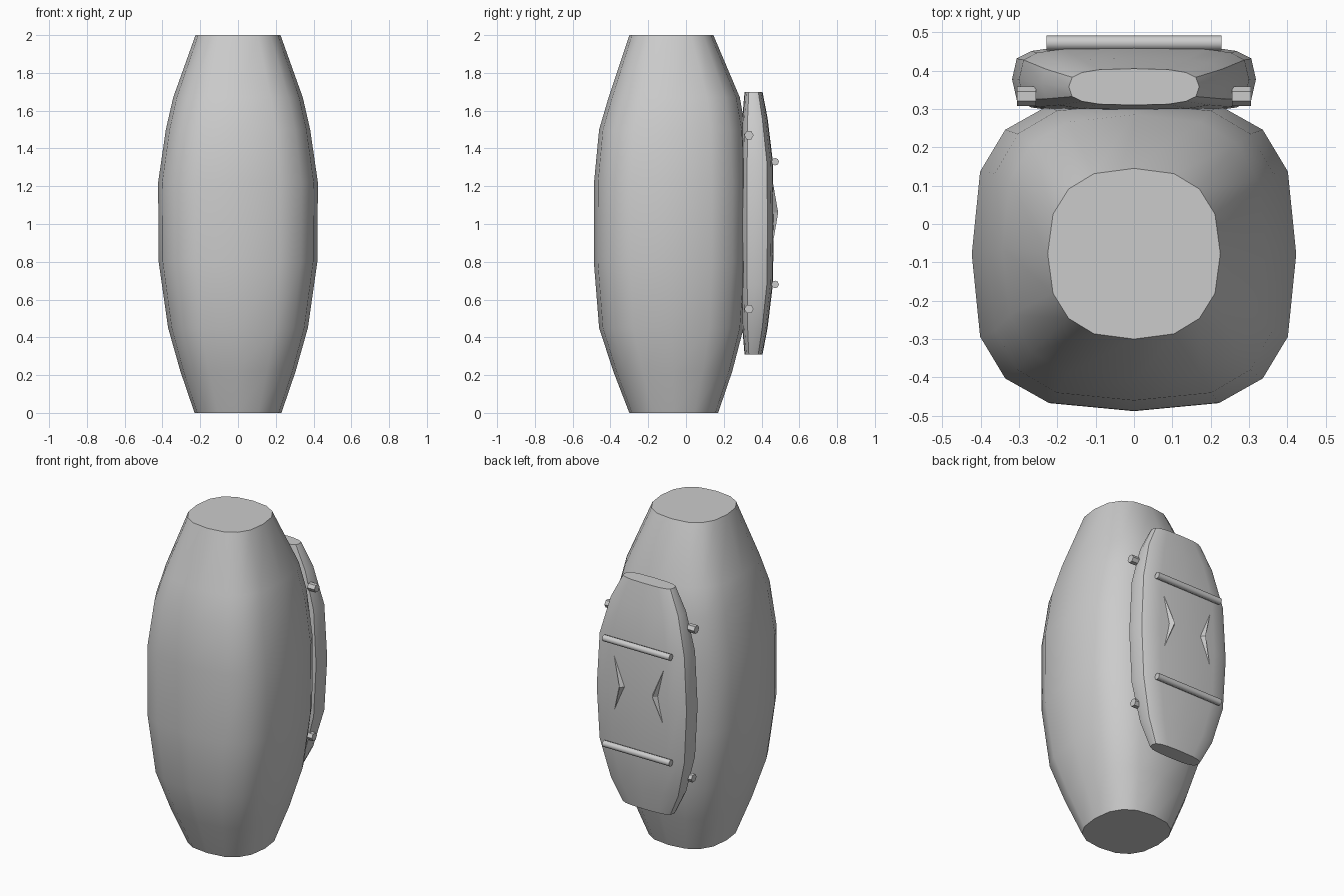
import bpy
import math
from mathutils import Vector

if "Cube" in bpy.data.objects:
    bpy.data.objects.remove(bpy.data.objects["Cube"])


def finish(name, verts, faces, angle=None):
    me = bpy.data.meshes.new(name)
    me.from_pydata(verts, [], faces)
    me.update()
    ob = bpy.data.objects.new(name, me)
    bpy.context.collection.objects.link(ob)
    bpy.ops.object.select_all(action='DESELECT')
    ob.select_set(True)
    bpy.context.view_layer.objects.active = ob
    if angle:
        bpy.ops.object.shade_smooth_by_angle(angle=math.radians(angle))
    return ob


def loft(name, rings, n=16):
    """rings: z, half width, front y, back y, squareness"""
    verts, faces = [], []
    for z, hw, y0, y1, p in rings:
        for i in range(n):
            t = 2 * math.pi * i / n
            c, s = math.cos(t), math.sin(t)
            x = math.copysign(abs(c) ** (2 / p), c) * hw
            y = math.copysign(abs(s) ** (2 / p), s) * (y1 - y0) / 2 + (y0 + y1) / 2
            verts.append((x, y, z))
    for k in range(len(rings) - 1):
        for i in range(n):
            j = (i + 1) % n
            faces.append((k * n + i, k * n + j, (k + 1) * n + j, (k + 1) * n + i))
    faces.append(tuple(reversed(range(n))))
    faces.append(tuple(range(len(verts) - n, len(verts))))
    return finish(name, verts, faces, 40)


def rod(name, centre, length, radius, sides=8):
    bpy.ops.mesh.primitive_cylinder_add(vertices=sides, radius=radius, depth=length,
                                        location=centre, rotation=(0, math.pi / 2, 0))
    bpy.context.object.name = name
    bpy.ops.object.shade_smooth_by_angle(angle=math.radians(50))


# Barrel-shaped body
loft("body", [
    (0.00, 0.23, -0.30, 0.17, 2.5),
    (0.22, 0.305, -0.385, 0.245, 2.8),
    (0.45, 0.37, -0.46, 0.305, 3.0),
    (0.80, 0.42, -0.488, 0.33, 3.0),
    (1.22, 0.423, -0.487, 0.33, 3.0),
    (1.50, 0.382, -0.46, 0.315, 3.0),
    (1.67, 0.343, -0.41, 0.285, 2.8),
    (2.00, 0.225, -0.30, 0.145, 2.5),
])

# Slim pack on the back
loft("back_pack", [
    (0.31, 0.17, 0.31, 0.405, 3.0),
    (0.45, 0.24, 0.298, 0.432, 3.5),
    (0.68, 0.30, 0.292, 0.46, 4.0),
    (1.00, 0.318, 0.29, 0.465, 4.0),
    (1.33, 0.30, 0.292, 0.46, 4.0),
    (1.56, 0.24, 0.298, 0.432, 3.5),
    (1.70, 0.17, 0.31, 0.405, 3.0),
])

# Horizontal straps across the pack
for label, z in (("lower", 0.68), ("upper", 1.33)):
    rod(label + "_strap", (0, 0.472, z), 0.455, 0.02)

# Chevron ridges and side studs, mirrored left and right
for side, s in (("left", -1), ("right", 1)):
    v = [(s * 0.175, 0.455, 1.25), (s * 0.09, 0.455, 1.06), (s * 0.175, 0.455, 0.87),
         (s * 0.135, 0.455, 1.06), (s * 0.112, 0.488, 1.06)]
    f = [(0, 4, 1), (1, 4, 2), (2, 4, 3), (3, 4, 0), (0, 1, 3), (1, 2, 3)]
    if s > 0:
        f = [tuple(reversed(t)) for t in f]
    finish(side + "_chevron", v, f)
    for label, z in (("lower", 0.55), ("upper", 1.47)):
        x = 0.28 if z > 1 else 0.262
        rod(f"{side}_{label}_stud", (s * x, 0.333, z), 0.05, 0.025, 6)
